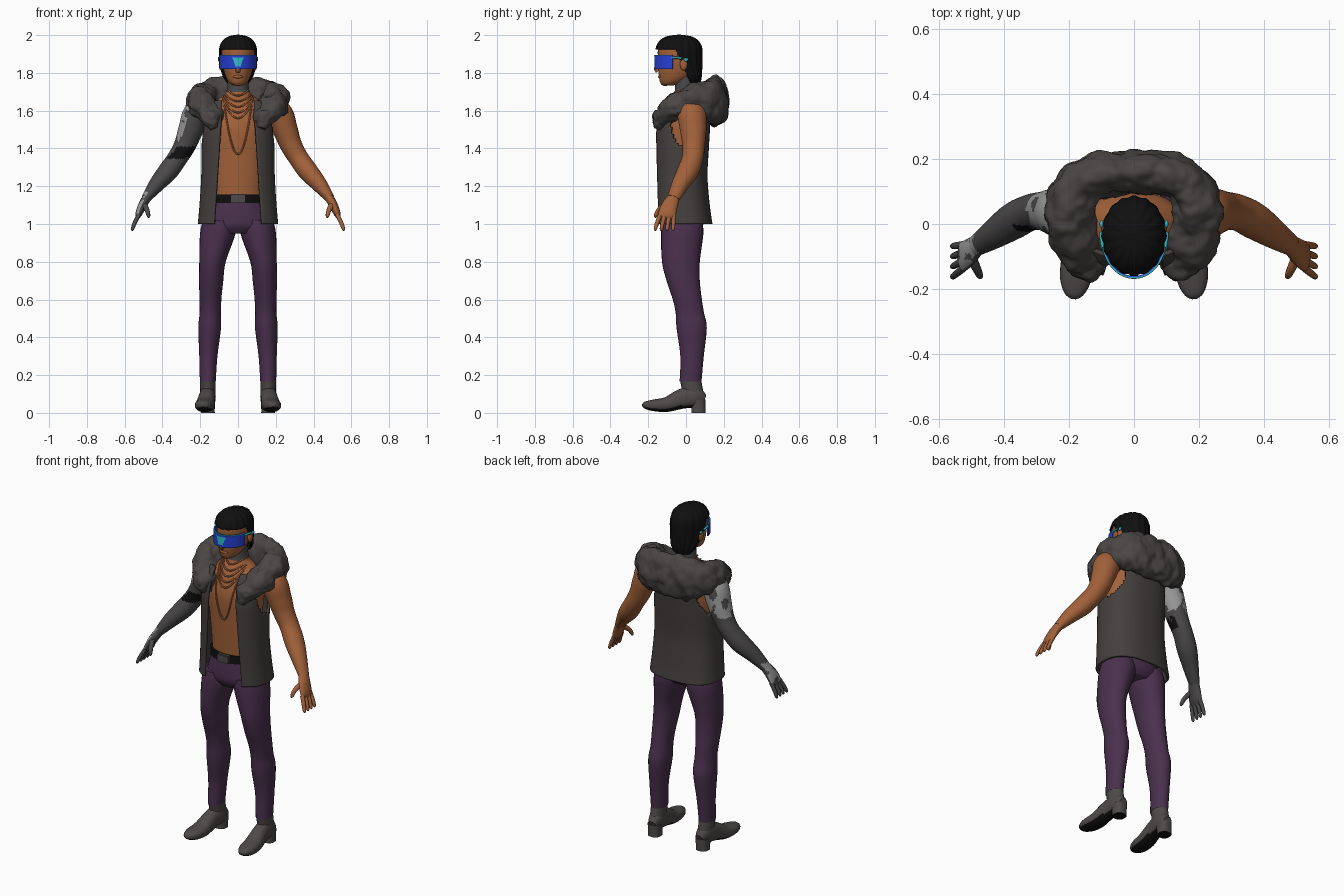
import bpy, bmesh, math
from mathutils import Vector, noise
from mathutils.bvhtree import BVHTree

if "Cube" in bpy.data.objects:
    bpy.data.objects.remove(bpy.data.objects["Cube"])


def material(name, r, g, b):
    m = bpy.data.materials.new(name)
    m.use_nodes = True
    m.diffuse_color = (r, g, b, 1)
    node = next(x for x in m.node_tree.nodes if x.type == 'BSDF_PRINCIPLED')
    node.inputs["Base Color"].default_value = (r, g, b, 1)
    return m


SKIN = material("skin brown", .36, .12, .042)
VEST = material("vest grey", .057, .051, .048)
FUR = material("fur grey", .068, .062, .059)
BOOT = material("boot grey", .075, .068, .066)
METAL = material("arm grey", .07, .066, .067)
LIGHT = material("light grey", .32, .32, .32)
PURPLE = material("trouser purple", .068, .03, .075)
BLACK = material("black", .005, .005, .005)
BLUE = material("visor blue", .02, .05, .65)
CYAN = material("cyan", .03, .5, .58)
Y, Z = Vector((0, 1, 0)), Vector((0, 0, 1))


def smooth_path(pts, k):
    """Catmull-Rom resampling of rows of numbers."""
    out = []
    for i in range(len(pts) - 1):
        a, b, c, d = (pts[max(0, min(len(pts) - 1, i + j))] for j in (-1, 0, 1, 2))
        for s in range(k):
            t = s / k
            out.append([.5 * (2*q + (r-p)*t + (2*p - 5*q + 4*r - w)*t*t + (3*q - p - 3*r + w)*t**3)
                        for p, q, r, w in zip(a, b, c, d)])
    return out + [list(pts[-1])]


def finish(name, bm, mats, rule=None, thick=0):
    bmesh.ops.recalc_face_normals(bm, faces=bm.faces)
    bm.normal_update()
    if rule:
        for f in bm.faces:
            f.material_index = rule(f.calc_center_median(), f.normal)
    me = bpy.data.meshes.new(name)
    bm.to_mesh(me)
    bm.free()
    for m in mats:
        me.materials.append(m)
    me.shade_smooth()
    me.set_sharp_from_angle(angle=.9)
    ob = bpy.data.objects.new(name, me)
    bpy.context.collection.objects.link(ob)
    if thick:
        mod = ob.modifiers.new("thickness", 'SOLIDIFY')
        mod.thickness, mod.offset = thick, 0
    return ob


def loft(name, rings, mats, rule=None, n=24, k=5, ref=None, p=1, arc=None, bump=None, cull=None, thick=0):
    """Skin over ellipses (x, y, z, ra, rb); level rings unless ref gives the rb direction."""
    rows, bm, loops = smooth_path(rings, k), bmesh.new(), []
    for i, (x, y, z, ra, rb) in enumerate(rows):
        c, a, b = Vector((x, y, z)), Vector((1, 0, 0)), Y
        if ref:
            t = (Vector(rows[min(i + 1, len(rows) - 1)][:3]) - Vector(rows[max(i - 1, 0)][:3])).normalized()
            b = (ref - t * ref.dot(t)).normalized()
            a = b.cross(t)
        lo, hi = arc(z, ra) if arc else (0, math.tau)
        loop = []
        for j in range(n + 1 if arc else n):
            th = lo + (hi - lo) * j / n
            u, v = math.cos(th), math.sin(th)
            d = a * ra * math.copysign(abs(u)**p, u) + b * rb * math.copysign(abs(v)**p, v)
            if bump:
                d += d.normalized() * bump(c + d, th)
            loop.append(bm.verts.new(c + d))
        loops.append(loop)
    for q, r in zip(loops, loops[1:]):
        for j in range(n):
            m = (j + 1) % len(q)
            bm.faces.new((q[j], q[m], r[m], r[j]))
    if not arc and not cull:
        bm.faces.new(loops[0])
        bm.faces.new(loops[-1])
    if cull:
        bad = [f for f in bm.faces if cull(f.calc_center_median())]
        bmesh.ops.delete(bm, geom=bad, context='FACES')
    return finish(name, bm, mats, rule, thick)


def tube(name, pts, r, mat, ref=Z, k=2):
    return loft(name, [(*q, r, r) for q in pts], [mat], n=8, k=k, ref=ref)


def ball(name, loc, size, mat):
    bm = bmesh.new()
    bmesh.ops.create_uvsphere(bm, u_segments=16, v_segments=10, radius=1)
    bmesh.ops.scale(bm, vec=size, verts=bm.verts)
    bmesh.ops.translate(bm, vec=loc, verts=bm.verts)
    return finish(name, bm, [mat])


def box(name, loc, size, mat):
    bm = bmesh.new()
    bmesh.ops.create_cube(bm, size=1)
    bmesh.ops.scale(bm, vec=size, verts=bm.verts)
    bmesh.ops.translate(bm, vec=loc, verts=bm.verts)
    bmesh.ops.bevel(bm, geom=bm.edges[:], offset=.004, segments=2, affect='EDGES')
    return finish(name, bm, [mat])


# torso and neck, the neck carrying a dark band
torso = loft("torso", [(0, -.02, 1.08, .14, .098), (0, -.025, 1.2, .14, .1), (0, -.022, 1.35, .155, .11),
                       (0, -.018, 1.5, .17, .12), (0, -.008, 1.6, .155, .105), (0, -.003, 1.66, .105, .08),
                       (0, 0, 1.7, .062, .06), (0, -.003, 1.78, .054, .054)],
             [SKIN, METAL], lambda c, n: int(c.z > 1.695), n=40)

# necklaces lying on the chest
bvh = BVHTree.FromPolygons([v.co for v in torso.data.vertices], [q.vertices[:] for q in torso.data.polygons])
for i, (w, top, low) in enumerate([(.055, 1.71, 1.68), (.07, 1.69, 1.65), (.075, 1.68, 1.62),
                                   (.08, 1.67, 1.59), (.08, 1.66, 1.56), (.075, 1.65, 1.37)]):
    pts = []
    for j in range(-10, 11):
        x, z = w * j / 10, low + (top - low) * (j / 10)**2
        hit = bvh.ray_cast(Vector((x, -1, z)), Y)[0]
        if hit:
            pts.append((x, hit.y - .004, z))
    tube("necklace_%d" % (i + 1), pts, .0045, SKIN, ref=Y)

# head and face
loft("head", [(0, -.095, 1.733, .022, .025), (0, -.078, 1.747, .046, .058), (0, -.055, 1.78, .066, .088),
              (0, -.042, 1.83, .08, .105), (0, -.037, 1.88, .086, .112), (0, -.037, 1.93, .085, .11),
              (0, -.037, 1.965, .065, .085), (0, -.037, 1.985, .025, .03)], [SKIN], n=32)
tube("nose", [(0, -.138, 1.875), (0, -.15, 1.84), (0, -.156, 1.82), (0, -.148, 1.81)], .013, SKIN, ref=Y, k=4)
ball("lips", (0, -.136, 1.78), (.027, .012, .01), SKIN)
ball("chin", (0, -.11, 1.748), (.028, .024, .018), SKIN)

# braided hair, cut back around the face
loft("hair", [(0, .035, 1.745, .05, .035), (0, .017, 1.78, .073, .06), (0, -.018, 1.83, .089, .098),
              (0, -.035, 1.88, .094, .116), (0, -.037, 1.93, .093, .117), (0, -.037, 1.967, .077, .098),
              (0, -.037, 1.99, .045, .06), (0, -.037, 1.999, .002, .002)], [BLACK], n=96, k=8,
     bump=lambda c, th: .0025 * math.cos(16 * th) if c.z < 1.993 else 0,
     cull=lambda c: c.z < 1.925 and c.y < .02 - (c.z - 1.76) * .45, thick=.008)

# wraparound visor with a bright bridge, rim and side bars
loft("visor", [(0, -.04, z, .097, .124) for z in (1.82, 1.845, 1.87, 1.895)], [BLUE, CYAN],
     lambda c, n: int(abs(c.x) < .012 + (c.z - 1.83) * .35 and 1.835 < c.z < 1.88),
     n=48, k=5, arc=lambda z, r: (-math.pi + .25, -.25), thick=.008)
tube("visor_rim", [(.099 * math.cos(a), -.04 + .126 * math.sin(a), 1.893)
                   for a in [-math.pi + .25 + (math.pi - .5) * i / 24 for i in range(25)]], .003, CYAN)

# fur collar: a lumpy horseshoe over the shoulders
half = [(.12, -.14, 1.505, .03, .02), (.138, -.122, 1.56, .058, .045), (.17, -.07, 1.615, .072, .06),
        (.195, 0, 1.64, .072, .078), (.19, .075, 1.655, .075, .095), (.15, .13, 1.655, .07, .115),
        (.08, .155, 1.652, .068, .125)]


def fluff(c, th):
    return (noise.noise(c * 15) * .018 + noise.noise(c * 42) * .007
            + .008 * abs(math.sin(38 * (abs(c.x) - c.y))) * (c.z < 1.6))


loft("fur_collar", half + [(0, .16, 1.652, .063, .128)] + [(-x, *r) for x, *r in reversed(half)],
     [FUR], n=48, k=10, ref=Z, bump=fluff)


# open sleeveless vest
def opening(z, r):
    a = math.acos(((.085 + max(0, 1.6 - z) * .065) / r)**(1 / .8))
    return -a, math.pi + a


loft("vest", [(0, -.013, 1.0, .206, .146), (0, -.02, 1.1, .197, .139), (0, -.027, 1.25, .188, .134),
              (0, -.024, 1.4, .186, .138), (0, -.02, 1.5, .186, .14), (0, -.005, 1.6, .185, .13),
              (0, .01, 1.65, .17, .11)], [VEST], n=72, k=8, p=.8, arc=opening, thick=.014,
     cull=lambda c: abs(c.x) > .1 and ((c.y - .005) / .085)**2 + ((c.z - 1.53) / .125)**2 < 1)

# trousers top, belt and buckle
loft("hips", [(0, -.02, 1.13, .142, .104), (0, -.02, 1.05, .163, .112), (0, -.02, .99, .172, .11),
              (0, -.02, .95, .11, .085)], [PURPLE], n=32)
loft("belt", [(0, -.021, z, .15, .112) for z in (1.11, 1.133, 1.157)], [BLACK], n=40, k=1)
box("belt_buckle", (0, -.136, 1.134), (.08, .02, .048), BOOT)


def arm_rule(c, n):
    """Worn plating: 0 base, 1 pale, 2 black."""
    speck = noise.noise(c * 22)
    if 1.345 < c.z < 1.41 and n.y < .5 and n.x > -.6 and speck > -.25:
        return 2
    if c.z > 1.44:
        return int((n.y > 0 or n.x < -.6) and speck > -.22)
    return int(c.z < 1.17 and n.x < -.2 and n.z > 0 and speck > -.15)


for side, s in (("left", 1), ("right", -1)):
    def flip(rows):
        return [(s * x, *r) for x, *r in rows]
    # leg
    loft(side + "_leg", flip([(.1, -.02, 1.02, .085, .105), (.107, -.02, .95, .094, .112),
                              (.135, -.027, .8, .07, .1), (.142, -.015, .7, .064, .088),
                              (.146, .007, .6, .058, .077), (.147, .02, .53, .056, .075),
                              (.15, .03, .45, .06, .08), (.157, .032, .3, .048, .062),
                              (.16, .024, .165, .042, .058)]), [PURPLE], n=28)
    # boot: shaft, foot with dark sole, heel
    sole = lambda c, n: int(n.z < -.5 and c.z < .06)
    loft(side + "_boot_shaft", flip([(.16, .024, .175, .041, .056), (.16, .034, .12, .04, .056),
                                     (.16, .04, .07, .04, .056)]), [BOOT], n=24)
    loft(side + "_boot_foot", flip([(.158, .098, .07, .025, .025), (.16, .05, .085, .042, .055),
                                    (.165, -.02, .075, .043, .053), (.173, -.1, .045, .05, .04),
                                    (.18, -.17, .04, .048, .031), (.185, -.215, .041, .03, .02),
                                    (.187, -.231, .041, .008, .007)]), [BOOT, BLACK], sole, ref=Z, p=.85)
    loft(side + "_boot_heel", flip([(.16, .066, 0, .037, .038), (.16, .066, .03, .037, .038),
                                    (.16, .064, .07, .04, .04)]), [BOOT, BLACK], sole, p=.8, k=2)
    # arm and hand: the left is skin, the right is plated
    mats, rule = ([SKIN], None) if s > 0 else ([METAL, LIGHT, BLACK], arm_rule)
    loft(side + "_arm", flip([(.15, .02, 1.62, .05, .06), (.215, .03, 1.585, .072, .076),
                              (.25, .038, 1.5, .066, .07), (.28, .04, 1.42, .058, .06),
                              (.32, .035, 1.35, .053, .056), (.37, .01, 1.28, .053, .057),
                              (.43, -.03, 1.21, .042, .046), (.487, -.067, 1.135, .025, .033)]),
         mats, rule, n=36, k=10, ref=Y)
    loft(side + "_palm", flip([(.483, -.064, 1.14, .024, .032), (.505, -.085, 1.1, .023, .042),
                               (.525, -.1, 1.055, .018, .046), (.533, -.105, 1.032, .01, .038)]),
         mats, rule, n=28, k=8, ref=Y)
    for i, finger in enumerate(("index", "middle", "ring", "little")):
        off = -.036 + .024 * i
        loft("%s_%s_finger" % (side, finger),
             flip([(.525, -.1 + off, 1.05, .012, .012), (.547, -.11 + off * 1.2, 1.005, .011, .011),
                   (.558, -.115 + off * 1.3, .975, .009, .009), (.561, -.116 + off * 1.3, .964, .003, .003)]),
             mats[:1], n=10, ref=Y)
    loft(side + "_thumb", flip([(.5, -.105, 1.105, .016, .016), (.482, -.143, 1.075, .013, .013),
                                (.474, -.16, 1.045, .01, .01), (.472, -.163, 1.033, .003, .003)]),
         mats[:1], n=10, ref=Y)
    # ear and visor side bar
    ball(side + "_ear", (s * .09, -.012, 1.845), (.012, .02, .032), SKIN)
    tube(side + "_visor_bar", flip([(.095, -.075, 1.88), (.1, -.045, 1.88), (.101, -.025, 1.877)]), .006, CYAN)
    ball(side + "_visor_clip", (s * .1, .0, 1.87), (.006, .012, .01), CYAN)
